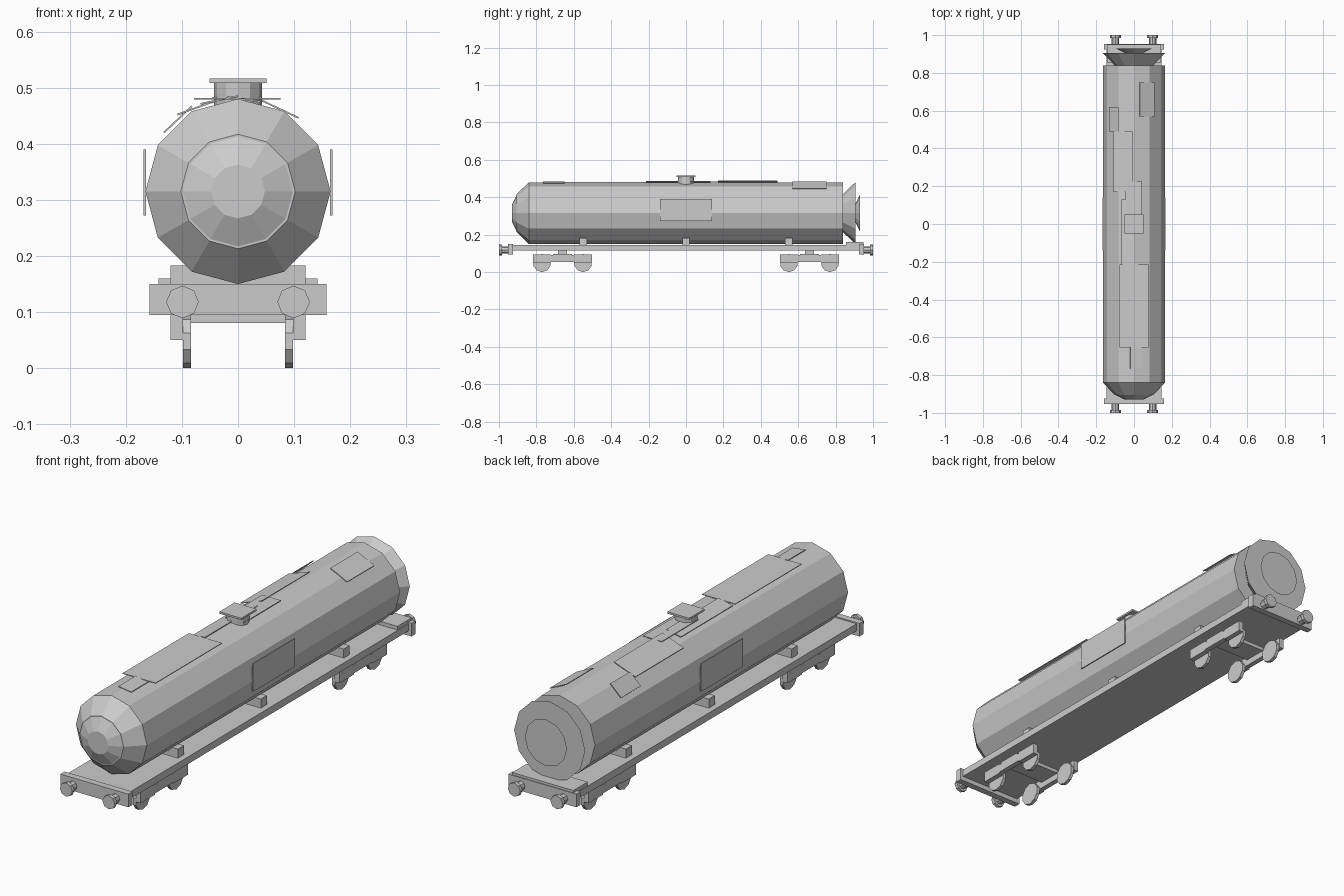
import bpy, bmesh, math
from mathutils import Matrix, Vector

if "Cube" in bpy.data.objects:
    bpy.data.objects.remove(bpy.data.objects["Cube"])

grey = bpy.data.materials.new("plain grey")
grey.diffuse_color = (0.6, 0.6, 0.6, 1)
grey.use_nodes = True
grey.node_tree.nodes["Principled BSDF"].inputs["Base Color"].default_value = grey.diffuse_color


def finish(name, bm):
    bmesh.ops.recalc_face_normals(bm, faces=bm.faces)
    me = bpy.data.meshes.new(name)
    bm.to_mesh(me)
    bm.free()
    me.materials.append(grey)
    ob = bpy.data.objects.new(name, me)
    bpy.context.collection.objects.link(ob)
    return ob


def box(name, x0, x1, y0, y1, z0, z1):
    bm = bmesh.new()
    m = Matrix.Translation(((x0 + x1) / 2, (y0 + y1) / 2, (z0 + z1) / 2))
    m = m @ Matrix.Diagonal((x1 - x0, y1 - y0, z1 - z0, 1))
    bmesh.ops.create_cube(bm, size=1, matrix=m)
    return finish(name, bm)


def turned(name, profile, sides, centre, axis):
    """Closed solid turned round an axis; profile holds (distance along axis, radius)."""
    bm = bmesh.new()
    rings = []
    for d, r in profile:
        ring = []
        for i in range(sides):
            a = 2 * math.pi * i / sides
            c, s = r * math.cos(a), r * math.sin(a)
            p = {'X': (d, s, c), 'Y': (s, d, c), 'Z': (c, s, d)}[axis]
            ring.append(bm.verts.new(Vector(p) + Vector(centre)))
        rings.append(ring)
    for a, b in zip(rings, rings[1:]):
        for i in range(sides):
            j = (i + 1) % sides
            bm.faces.new((a[i], a[j], b[j], b[i]))
    bm.faces.new(rings[0])
    bm.faces.new(rings[-1])
    return finish(name, bm)


def plate(name, x0, z0, x1, z1, y0, y1, t=0.003):
    """Thin plate running between two points of the cross-section."""
    bm = bmesh.new()
    m = (Matrix.Translation(((x0 + x1) / 2, (y0 + y1) / 2, (z0 + z1) / 2))
         @ Matrix.Rotation(-math.atan2(z1 - z0, x1 - x0), 4, 'Y')
         @ Matrix.Diagonal((math.hypot(x1 - x0, z1 - z0), y1 - y0, t, 1)))
    bmesh.ops.create_cube(bm, size=1, matrix=m)
    return finish(name, bm)


# Tank barrel, stepped front dome and flared rear end
C = (0, 0, 0.315)
turned("tank_barrel", [(-0.84, 0.165), (0.84, 0.165)], 12, C, 'Y')
turned("tank_front_cone", [(-0.84, 0.165), (-0.905, 0.102)], 12, C, 'Y')
turned("tank_front_cap", [(-0.905, 0.098), (-0.93, 0.048)], 12, C, 'Y')
turned("tank_rear_cone", [(0.84, 0.102), (0.905, 0.165)], 12, C, 'Y')
turned("tank_rear_cap", [(0.905, 0.048), (0.93, 0.098)], 12, C, 'Y')

# Filling hatch with square lid
turned("hatch_neck", [(0.465, 0.043), (0.508, 0.043)], 12, (0, 0, 0), 'Z')
box("hatch_lid", -0.051, 0.051, -0.051, 0.051, 0.508, 0.516)

# Patch plates on the roof and flanks
plate("roof_patch_rear_right", 0.03, 0.483, 0.108, 0.446, 0.57, 0.75)
plate("roof_patch_rear_left", -0.132, 0.42, -0.082, 0.467, 0.49, 0.62)
plate("roof_patch_mid_left", -0.108, 0.452, -0.008, 0.488, 0.17, 0.49)
plate("roof_patch_mid", -0.045, 0.482, 0.042, 0.482, -0.02, 0.225)
plate("roof_patch_hatch", -0.067, 0.471, 0.0, 0.485, -0.215, 0.13)
plate("roof_patch_front", -0.078, 0.480, 0.076, 0.480, -0.655, -0.215)
plate("roof_patch_front_small", -0.02, 0.483, 0.04, 0.475, -0.765, -0.65)
for side, s in (("left", -1), ("right", 1)):
    xs = sorted((s * 0.164, s * 0.168))
    box("flank_plate_" + side, *xs, -0.14, 0.14, 0.272, 0.39)

# Underframe, tank saddles and rear step plate
box("deck", -0.145, 0.145, -0.93, 0.93, 0.115, 0.145)
box("rear_platform", -0.142, 0.142, 0.855, 0.95, 0.145, 0.16)
for i, y in enumerate((-0.55, 0, 0.55)):
    box("saddle_%d" % i, -0.12, 0.12, y - 0.02, y + 0.02, 0.14, 0.183)

for end, e in (("front", -1), ("rear", 1)):
    # End beam and buffers
    ys = sorted((e * 0.925, e * 0.953))
    box("end_beam_" + end, -0.158, 0.158, *ys, 0.095, 0.15)
    for side, s in (("left", -1), ("right", 1)):
        turned("buffer_%s_%s" % (end, side),
               [(e * 0.94, 0.019), (e * 0.985, 0.019), (e * 0.985, 0.029), (e, 0.029)],
               8, (s * 0.099, 0, 0.118), 'Y')
    # Bogie: cross bolster, pivot, side frames and wheels
    b = e * 0.66
    box("bolster_" + end, -0.12, 0.12, b - 0.05, b + 0.05, 0.081, 0.097)
    box("pivot_" + end, -0.06, 0.06, b - 0.025, b + 0.025, 0.095, 0.117)
    for side, s in (("left", -1), ("right", 1)):
        xs = sorted((s * 0.098, s * 0.12))
        box("side_frame_%s_%s" % (end, side), *xs, b - 0.15, b + 0.15, 0.055, 0.09)
        for k in (-1, 1):
            y = b + k * 0.11
            box("axle_box_%s_%s" % (end, side), *xs, y - 0.048, y + 0.048, 0.05, 0.095)
            turned("wheel_%s_%s" % (end, side),
                   [(s * 0.084, 0.048), (s * 0.098, 0.048)], 10, (0, y, 0.048), 'X')
